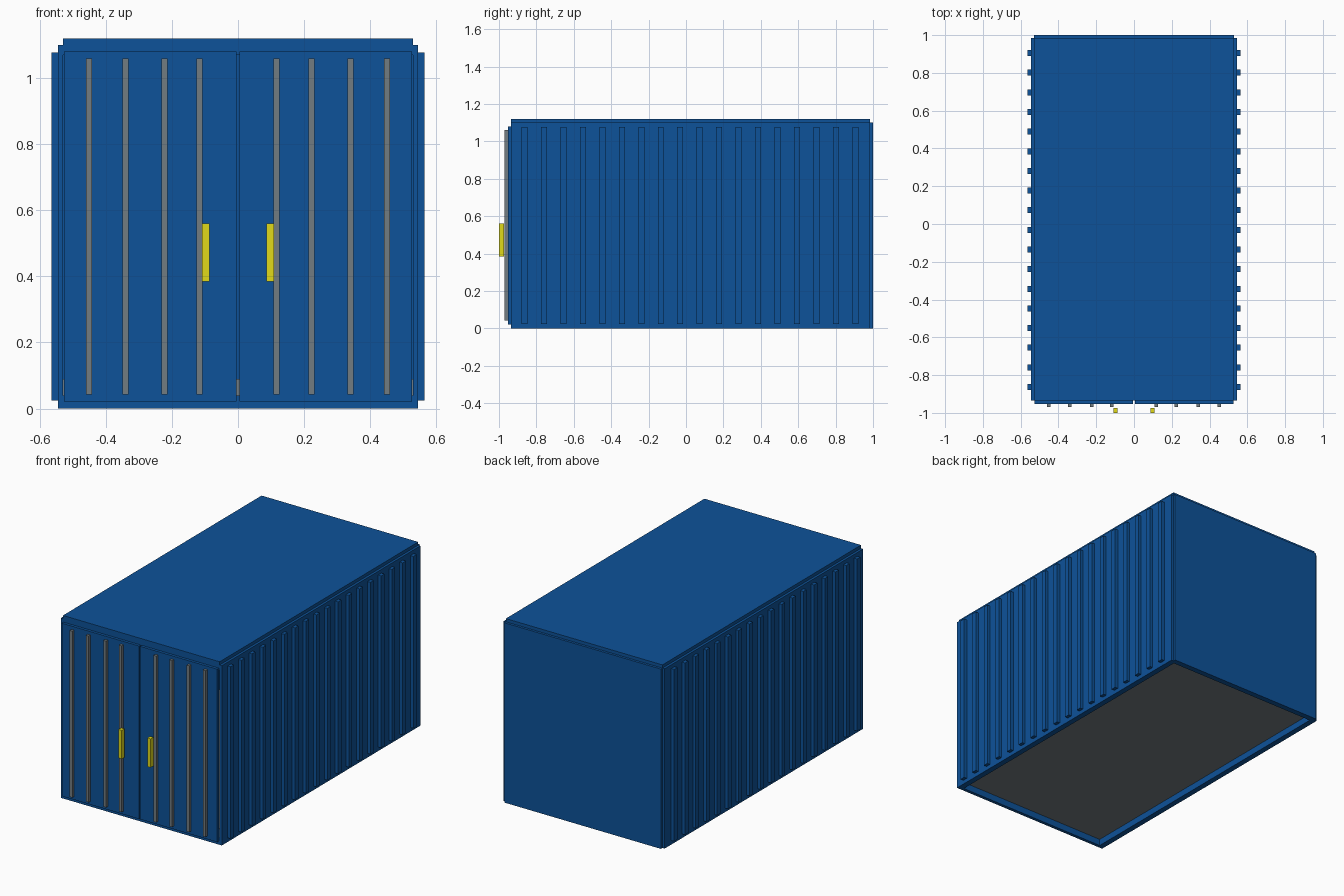
import bpy, bmesh
from mathutils import Vector

if "Cube" in bpy.data.objects:
    bpy.data.objects.remove(bpy.data.objects["Cube"])


def material(name, rgb):
    m = bpy.data.materials.new(name)
    m.diffuse_color = (*rgb, 1)
    m.use_nodes = True
    m.node_tree.nodes["Principled BSDF"].inputs["Base Color"].default_value = m.diffuse_color
    return m


BLUE = material("blue_paint", (0.004, 0.085, 0.32))
STEEL = material("grey_steel", (0.17, 0.2, 0.22))
YELLOW = material("yellow_paint", (0.75, 0.70, 0.01))


def boxes(name, mat, *bounds):
    """One object from boxes given as (x0, x1, y0, y1, z0, z1)."""
    bm = bmesh.new()
    for x0, x1, y0, y1, z0, z1 in bounds:
        verts = bmesh.ops.create_cube(bm, size=1)["verts"]
        bmesh.ops.scale(bm, vec=(x1 - x0, y1 - y0, z1 - z0), verts=verts)
        centre = Vector((x0 + x1, y0 + y1, z0 + z1)) / 2
        bmesh.ops.translate(bm, vec=centre, verts=verts)
    mesh = bpy.data.meshes.new(name)
    bm.to_mesh(mesh)
    bm.free()
    obj = bpy.data.objects.new(name, mesh)
    bpy.context.collection.objects.link(obj)
    mesh.materials.append(mat)
    return obj


def mirror_x(obj):
    mod = obj.modifiers.new("mirror", "MIRROR")
    mod.use_axis[0] = True
    return obj


FRONT, BACK, SIDE, TOP = -0.935, 0.985, 0.53, 1.10
BEAM = 0.02

# Shell: side walls, back wall and roof stand just outside the inner frame
mirror_x(boxes("side_wall", BLUE, (SIDE, 0.545, FRONT, BACK, 0, TOP)))
boxes("back_wall", BLUE, (-SIDE, SIDE, BACK, 1.0, 0, TOP))
boxes("roof", BLUE, (-SIDE, SIDE, FRONT, BACK, TOP, 1.12))

# Bottom frame around the recessed floor, and the beam above the doors
mirror_x(boxes("bottom_side_beam", BLUE, (SIDE - BEAM, SIDE, FRONT, BACK, 0, 0.04)))
boxes("bottom_end_beams", BLUE,
      (-SIDE + BEAM, SIDE - BEAM, FRONT, FRONT + BEAM, 0, 0.04),
      (-SIDE + BEAM, SIDE - BEAM, BACK - BEAM, BACK, 0, 0.04))
boxes("door_header", BLUE, (-SIDE, SIDE, FRONT, FRONT + BEAM, 1.07, TOP))
boxes("floor", STEEL, (-SIDE, SIDE, FRONT + 0.005, BACK, 0.04, 0.09))

# Corrugation ribs along both sides
ribs = boxes("side_ribs", BLUE, (0.545, 0.565, -0.879, -0.847, 0.025, 1.077))
array = ribs.modifiers.new("array", "ARRAY")
array.count = 18
array.use_relative_offset = False
array.use_constant_offset = True
array.constant_offset_displace = (0, 0.104, 0)
mirror_x(ribs)

# Double doors with locking rods and handles
mirror_x(boxes("door", BLUE, (0.004, 0.526, -0.952, FRONT, 0.022, 1.08)))
rods = [(x - 0.009, x + 0.009, -0.97, -0.952, 0.042, 1.06)
        for x in (0.117, 0.223, 0.341, 0.451)]
mirror_x(boxes("locking_rods", STEEL, *rods))
mirror_x(boxes("door_handle", YELLOW, (0.087, 0.109, -1.0, -0.974, 0.385, 0.56)))
